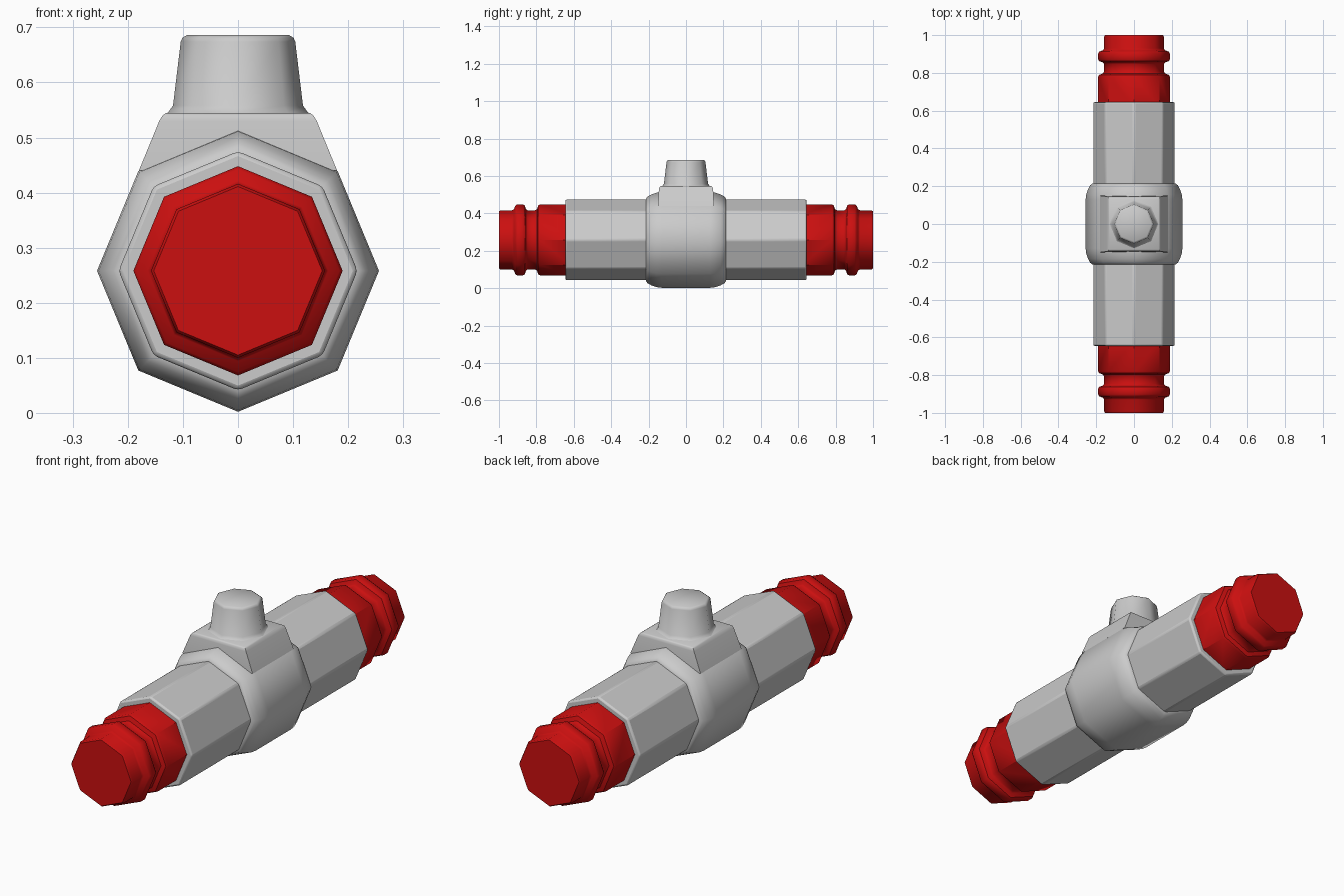
import bpy, bmesh
from math import cos, sin, pi, radians

if "Cube" in bpy.data.objects:
    bpy.data.objects.remove(bpy.data.objects["Cube"])

AXIS_Z = 0.258  # height of the pipe centreline


def material(name, colour):
    m = bpy.data.materials.new(name)
    m.use_nodes = True
    m.diffuse_color = colour
    m.node_tree.nodes["Principled BSDF"].inputs["Base Color"].default_value = colour
    return m


grey = material("light grey", (0.6, 0.6, 0.6, 1))
red = material("red", (0.6, 0.005, 0.005, 1))


def finish(name, bm, mat, angle, bevel=0, mirror=False):
    bmesh.ops.recalc_face_normals(bm, faces=bm.faces)
    mesh = bpy.data.meshes.new(name)
    bm.to_mesh(mesh)
    bm.free()
    mesh.materials.append(mat)
    ob = bpy.data.objects.new(name, mesh)
    bpy.context.collection.objects.link(ob)
    bpy.ops.object.select_all(action='DESELECT')
    ob.select_set(True)
    bpy.context.view_layer.objects.active = ob
    if bevel:
        mod = ob.modifiers.new("Bevel", 'BEVEL')
        mod.width = bevel
        mod.segments = 2
        mod.limit_method = 'ANGLE'
    if mirror:
        ob.modifiers.new("Mirror", 'MIRROR').use_axis = (False, True, False)
    bpy.ops.object.shade_smooth_by_angle(angle=radians(angle))
    return ob


def loft(rings):
    """Skin consecutive rings of points and cap both ends."""
    bm = bmesh.new()
    loops = [[bm.verts.new(p) for p in ring] for ring in rings]
    for a, b in zip(loops, loops[1:]):
        for i in range(len(a)):
            j = (i + 1) % len(a)
            bm.faces.new((a[i], a[j], b[j], b[i]))
    bm.faces.new(loops[0])
    bm.faces.new(loops[-1])
    return bm


def octagon(r):
    return [(r * cos(i * pi / 4), r * sin(i * pi / 4)) for i in range(8)]


def along_y(profile):
    return loft([[(x, y, AXIS_Z + z) for x, z in octagon(r)] for y, r in profile])


# Valve body with rounded shoulders
half = [(0.13, 0.256), (0.155, 0.253), (0.185, 0.243), (0.205, 0.232), (0.215, 0.219)]
body = [(-y, r) for y, r in reversed(half)] + half
finish("valve_body", along_y(body), grey, 50)

# Hexagonal-style pipe sleeves on both ends
finish("pipe_sleeve", along_y([(0.19, 0.217), (0.645, 0.217)]), grey, 25,
       bevel=0.008, mirror=True)

# Grooved end fittings
fitting = [(0.62, 0.19), (0.78, 0.19), (0.79, 0.184), (0.797, 0.164), (0.807, 0.158),
           (0.847, 0.158), (0.855, 0.164), (0.862, 0.184), (0.872, 0.19),
           (0.902, 0.19), (0.912, 0.184), (0.92, 0.164), (0.93, 0.158),
           (0.992, 0.158), (1.0, 0.153)]
finish("end_fitting", along_y(fitting), red, 40, mirror=True)

# Tapered saddle rising from the body to carry the stem
saddle = [(0.44, 0.18, 0.15), (0.53, 0.143, 0.145), (0.54, 0.137, 0.142),
          (0.545, 0.13, 0.135)]
finish("saddle", loft([[(-x, -y, z), (x, -y, z), (x, y, z), (-x, y, z)]
                       for z, x, y in saddle]), grey, 40)

# Stem boss with a flared foot and chamfered top
stem = [(0.54, 0.134), (0.547, 0.126), (0.558, 0.118), (0.674, 0.104),
        (0.681, 0.101), (0.686, 0.093)]
finish("stem_boss", loft([[(x, y, z) for x, y in octagon(r)] for z, r in stem]), grey, 50)
